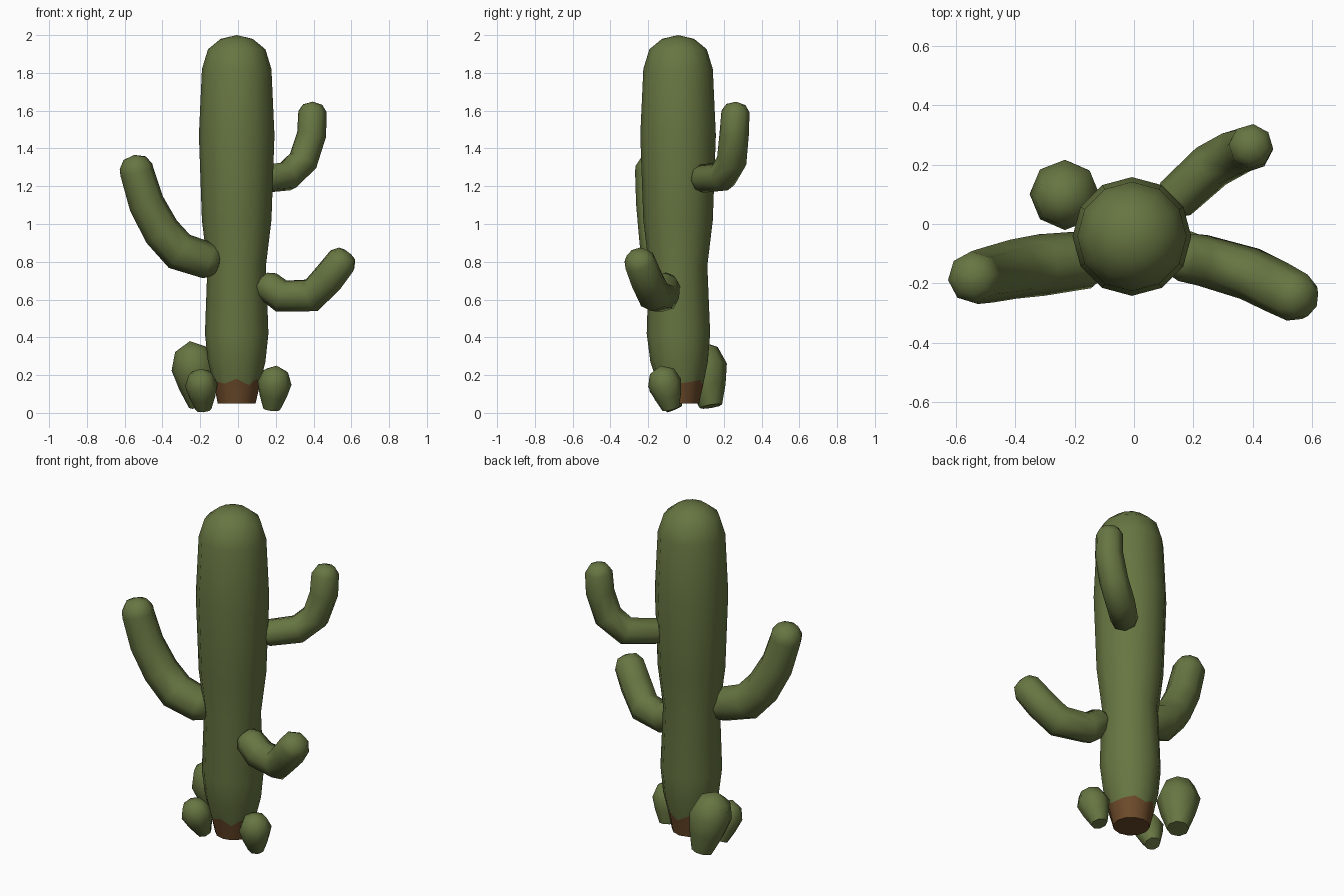
import bpy, bmesh, math
from mathutils import Vector

if "Cube" in bpy.data.objects:
    bpy.data.objects.remove(bpy.data.objects["Cube"])


def material(name, rgb):
    m = bpy.data.materials.new(name)
    m.diffuse_color = (*rgb, 1)
    m.use_nodes = True
    m.node_tree.nodes["Principled BSDF"].inputs["Base Color"].default_value = m.diffuse_color
    return m


green = material("cactus green", (0.135, 0.18, 0.054))
brown = material("dry bark brown", (0.15, 0.068, 0.023))


def tube(name, pts, sides, jag_ring=None):
    """Skin rings along (x, y, z, radius) points; radius 0 makes a pole."""
    bm = bmesh.new()
    P = [Vector(p[:3]) for p in pts]
    rings = []
    side = Vector((1, 0, 0)) if abs((P[-1] - P[0]).normalized().x) < 0.6 else Vector((0, 1, 0))
    for i, p in enumerate(P):
        r = pts[i][3]
        a = (p - P[i - 1]).normalized() if i > 0 else Vector()
        b = (P[i + 1] - p).normalized() if i < len(P) - 1 else Vector()
        t = (a + b).normalized()
        if jag_ring is not None:
            t = Vector((0, 0, 1))
        side = (side - t * side.dot(t)).normalized()
        other = t.cross(side)
        if r == 0:
            rings.append([bm.verts.new(p)])
            continue
        ring = []
        for k in range(sides):
            ang = 2 * math.pi * k / sides
            v = p + (side * math.cos(ang) + other * math.sin(ang)) * r
            if i == jag_ring:  # uneven upper edge of the bark
                v.z += 0.018 * math.sin(5 * ang + 3.6)
            ring.append(bm.verts.new(v))
        rings.append(ring)
    for i, (A, B) in enumerate(zip(rings, rings[1:])):
        for k in range(sides):
            n = (k + 1) % sides
            if len(A) == 1:
                f = bm.faces.new((A[0], B[n], B[k]))
            elif len(B) == 1:
                f = bm.faces.new((A[k], A[n], B[0]))
            else:
                f = bm.faces.new((A[k], A[n], B[n], B[k]))
            if jag_ring is not None and i < jag_ring:
                f.material_index = 1
    if len(rings[0]) > 1:
        f = bm.faces.new(rings[0][::-1])
        f.material_index = 0 if jag_ring is None else 1
    bmesh.ops.recalc_face_normals(bm, faces=bm.faces[:])
    me = bpy.data.meshes.new(name)
    bm.to_mesh(me)
    bm.free()
    ob = bpy.data.objects.new(name, me)
    bpy.context.collection.objects.link(ob)
    me.materials.append(green)
    if jag_ring is not None:
        me.materials.append(brown)
    bpy.ops.object.select_all(action='DESELECT')
    ob.select_set(True)
    bpy.context.view_layer.objects.active = ob
    bpy.ops.object.shade_smooth_by_angle(angle=math.radians(50))
    return ob


def rounded(path, start=True):
    """Add domed ends to a path of (x, y, z, r) points."""
    def dome(end, inner):
        e = Vector(end[:3])
        d = (e - Vector(inner[:3])).normalized()
        r = end[3]
        return [(*(e + d * r * 0.5), r * 0.68), (*(e + d * r * 0.7), 0)]
    head = dome(path[0], path[1])[::-1] if start else []
    return head + path + dome(path[-1], path[-2])


# trunk with bark base: (z, radius)
profile = [(0.05, 0.10), (0.165, 0.125), (0.27, 0.152), (0.42, 0.168), (0.78, 0.155),
           (1.02, 0.184), (1.47, 0.2), (1.82, 0.184), (1.925, 0.152), (1.98, 0.085), (2.0, 0)]
tube("trunk", [(-0.007, -0.03 - 0.012 * min(1, z * 2), z, r) for z, r in profile], 12, jag_ring=1)

# arms
tube("left_arm", rounded([
    (-0.155, -0.12, 0.805, 0.097), (-0.31, -0.138, 0.855, 0.104), (-0.405, -0.152, 0.96, 0.1),
    (-0.485, -0.17, 0.11 + 1.0, 0.095), (-0.535, -0.18, 1.275, 0.09),
    (-0.54, -0.18, 1.305, 0.088)]), 8)
tube("lower_right_arm", rounded([
    (0.155, -0.112, 0.675, 0.08), (0.23, -0.122, 0.618, 0.087), (0.39, -0.168, 0.622, 0.09),
    (0.48, -0.212, 0.715, 0.089), (0.55, -0.248, 0.805, 0.085)]), 8)
tube("upper_right_arm", rounded([
    (0.14, 0.085, 0.99 + 0.25, 0.075), (0.26, 0.195, 1.252, 0.08), (0.345, 0.242, 1.335, 0.08),
    (0.39, 0.255, 1.475, 0.078), (0.394, 0.262, 1.595, 0.075)]), 8)


# small pups around the base: foot, head, widest radius
def pup(name, foot, head, r):
    f, h = Vector(foot), Vector(head)
    shape = [(0, 0.5), (0.3, 0.8), (0.6, 1.0), (0.87, 0.72), (1.0, 0)]
    tube(name, [(*f.lerp(h, t), r * s) for t, s in shape], 8)


pup("back_left_pup", (-0.2, 0.132, 0.035), (-0.255, 0.075, 0.38), 0.12)
pup("front_left_pup", (-0.183, -0.06, 0.02), (-0.202, -0.15, 0.232), 0.086)
pup("front_right_pup", (0.178, -0.08, 0.02), (0.204, -0.135, 0.25), 0.09)
